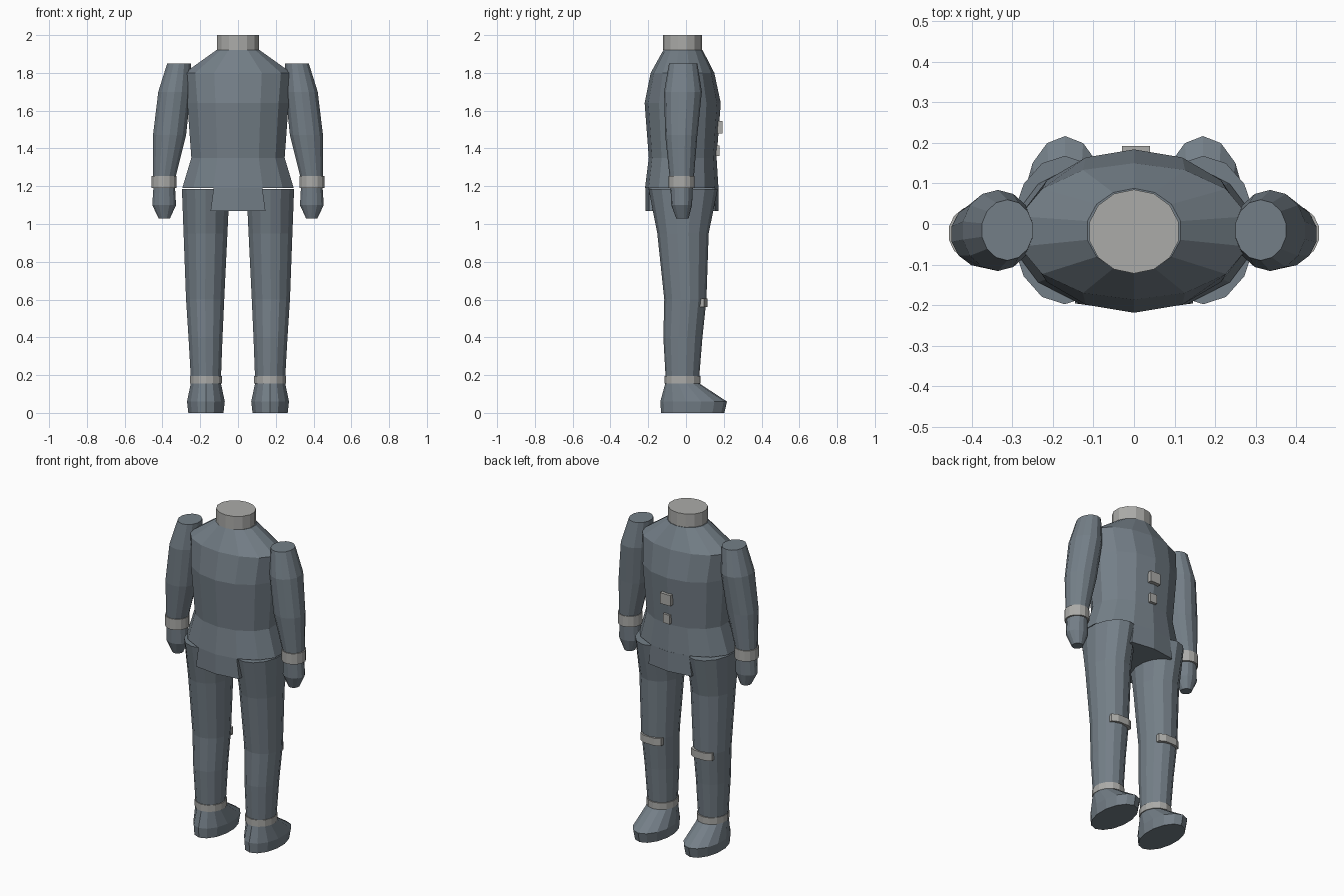
import bpy, math

N = 14  # sides of every tube


def material(name, rgb):
    m = bpy.data.materials.new(name)
    m.diffuse_color = (*rgb, 1)
    return m


SUIT = material("slate suit", (0.175, 0.212, 0.245))
TRIM = material("light grey trim", (0.41, 0.41, 0.395))


def build(name, verts, faces, mat):
    me = bpy.data.meshes.new(name)
    me.from_pydata(verts, [], faces)
    me.materials.append(mat)
    ob = bpy.data.objects.new(name, me)
    bpy.context.collection.objects.link(ob)
    return ob


def stack(name, layers, mat):
    """Join equal outlines (bottom to top, counter-clockwise) into a closed solid."""
    n = len(layers[0])
    verts = [p for layer in layers for p in layer]
    faces = [tuple(reversed(range(n))), tuple(range(len(verts) - n, len(verts)))]
    for k in range(len(layers) - 1):
        for i in range(n):
            j = (i + 1) % n
            faces.append((k * n + i, k * n + j, (k + 1) * n + j, (k + 1) * n + i))
    return build(name, verts, faces, mat)


def ring(z, x0, x1, y0, y1):
    """Oval outline filling the given x and y range."""
    cx, cy = (x0 + x1) / 2, (y0 + y1) / 2
    rx, ry = (x1 - x0) / 2 / math.cos(math.pi / N), (y1 - y0) / 2
    a = [math.pi / 2 + 2 * math.pi * i / N for i in range(N)]
    return [(cx + rx * math.cos(t), cy + ry * math.sin(t), z) for t in a]


def tube(name, rows, mat, side=1):
    """rows: z, x range, y range; side -1 mirrors across x."""
    return stack(name, [ring(z, *sorted((side * a, side * b)), c, d)
                        for z, a, b, c, d in rows], mat)


def block(name, x0, x1, y0, y1, z0, z1, mat):
    base = [(x0, y0), (x1, y0), (x1, y1), (x0, y1)]
    return stack(name, [[(x, y, z) for x, y in base] for z in (z0, z1)], mat)


# Torso, neck ring
tube("torso", [
    (1.19, -0.295, 0.295, -0.217, 0.172),
    (1.35, -0.247, 0.247, -0.197, 0.162),
    (1.64, -0.268, 0.268, -0.219, 0.184),
    (1.80, -0.283, 0.283, -0.187, 0.150),
    (1.92, -0.115, 0.115, -0.120, 0.088)], SUIT)
tube("neck_ring", [(1.92, -0.11, 0.11, -0.122, 0.085),
                   (2.00, -0.11, 0.11, -0.122, 0.085)], TRIM)

# Crotch block that continues the jacket front and back
stack("jacket_flap", [
    [(-w, -0.196, z), (0, -0.215, z), (w, -0.196, z),
     (w, 0.153, z), (0, 0.173, z), (-w, 0.153, z)]
    for z, w in ((1.07, 0.145), (1.19, 0.129))], SUIT)

# Chest controls
block("chest_box_upper", -0.03, 0.04, 0.15, 0.193, 1.48, 1.545, TRIM)
block("chest_box_lower", -0.015, 0.03, 0.14, 0.178, 1.36, 1.415, TRIM)

for side, word in ((1, "right"), (-1, "left")):
    # Arm, cuff, hand
    tube(word + "_arm", [
        (1.25, 0.330, 0.450, -0.087, 0.042),
        (1.47, 0.275, 0.450, -0.110, 0.060),
        (1.70, 0.250, 0.422, -0.116, 0.084),
        (1.85, 0.250, 0.375, -0.090, 0.060)], SUIT, side)
    tube(word + "_wrist_cuff", [
        (1.19, 0.325, 0.457, -0.092, 0.046),
        (1.255, 0.325, 0.457, -0.092, 0.046)], TRIM, side)
    tube(word + "_hand", [
        (1.03, 0.360, 0.420, -0.052, 0.014),
        (1.10, 0.328, 0.454, -0.078, 0.032),
        (1.19, 0.333, 0.448, -0.082, 0.036)], SUIT, side)
    # Leg, ankle cuff, boot
    tube(word + "_leg", [
        (0.19, 0.090, 0.250, -0.108, 0.070),
        (0.40, 0.082, 0.262, -0.120, 0.087),
        (0.60, 0.073, 0.275, -0.115, 0.108),
        (0.95, 0.056, 0.288, -0.152, 0.120),
        (1.185, 0.045, 0.297, -0.198, 0.168)], SUIT, side)
    tube(word + "_ankle_cuff", [
        (0.155, 0.085, 0.253, -0.113, 0.077),
        (0.195, 0.085, 0.253, -0.113, 0.077)], TRIM, side)
    tube(word + "_boot", [
        (0.00, 0.077, 0.263, -0.132, 0.203),
        (0.06, 0.070, 0.270, -0.136, 0.217),
        (0.155, 0.090, 0.250, -0.110, 0.072)], SUIT, side)
    # Curved knee band
    cx = 0.17 * side
    band = [(-0.07, 0.072), (0.07, 0.072), (0.07, 0.092),
            (0.035, 0.110), (-0.035, 0.110), (-0.07, 0.092)]
    band[3:3] = []
    stack(word + "_knee_band",
          [[(cx + x, y + 0.003, z) for x, y in band] for z in (0.56, 0.605)], TRIM)
